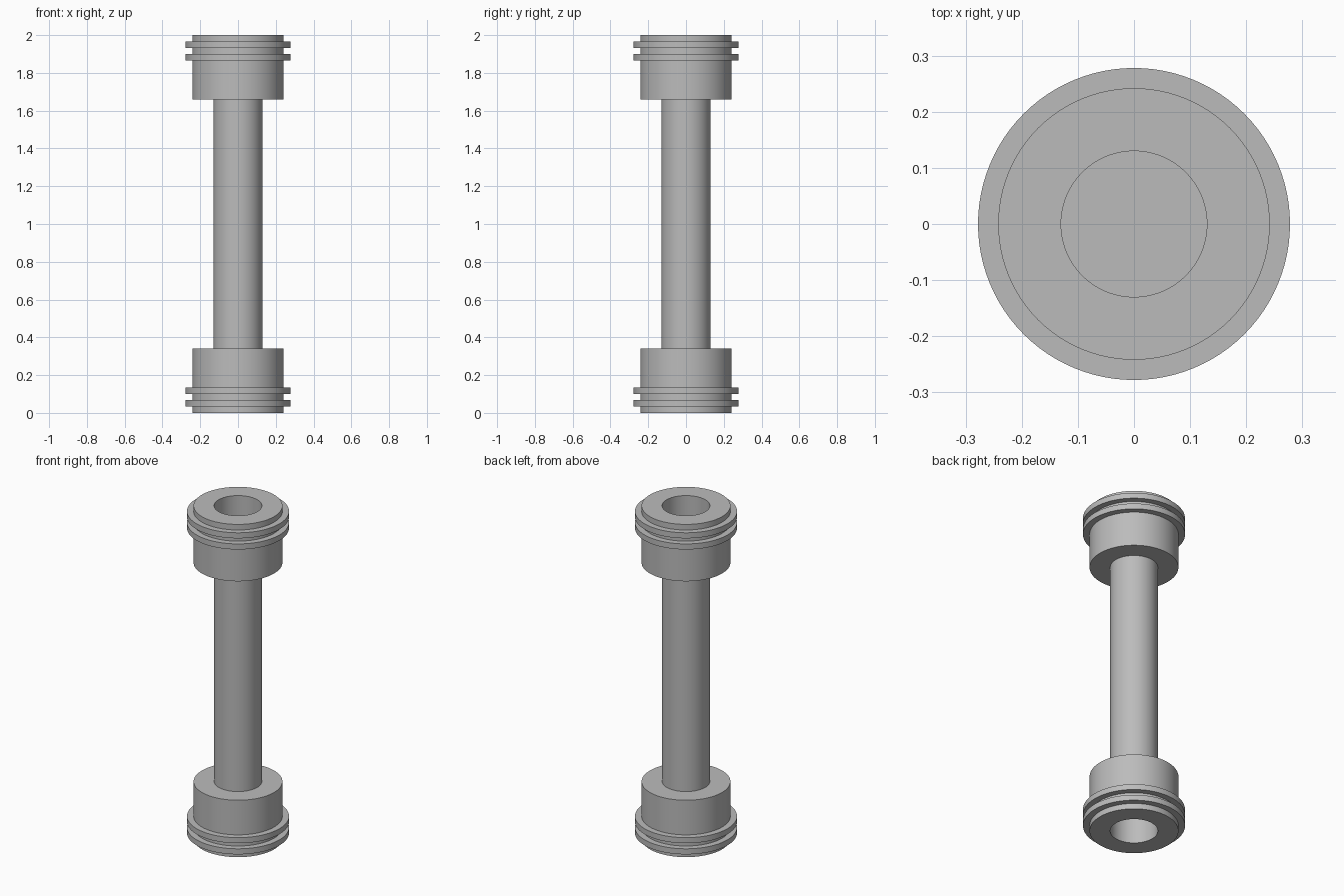
import bpy
import bmesh
from math import radians, tau
from mathutils import Matrix

cube = bpy.data.objects.get("Cube")
if cube:
    bpy.data.objects.remove(cube, do_unlink=True)

SEGMENTS = 96
HEIGHT = 2.0
SHAFT_R, COLLAR_R, RING_R = 0.13, 0.242, 0.278
COLLAR_H, STEP = 0.342, 0.0335

grey = bpy.data.materials.new("plain grey")
grey.use_nodes = True
colour = (0.5, 0.5, 0.5, 1)
grey.diffuse_color = colour
grey.node_tree.nodes["Principled BSDF"].inputs["Base Color"].default_value = colour


def finish(name, bm):
    """Turn a bmesh into a smooth-shaded object with sharp rims."""
    bmesh.ops.recalc_face_normals(bm, faces=bm.faces)
    mesh = bpy.data.meshes.new(name)
    bm.to_mesh(mesh)
    bm.free()
    mesh.materials.append(grey)
    obj = bpy.data.objects.new(name, mesh)
    bpy.context.collection.objects.link(obj)
    bpy.ops.object.select_all(action="DESELECT")
    obj.select_set(True)
    bpy.context.view_layer.objects.active = obj
    bpy.ops.object.shade_smooth_by_angle(angle=radians(30))
    return obj


def lathe(name, profile, flip):
    """Spin a closed (radius, height) profile; flip mirrors it to the top."""
    bm = bmesh.new()
    verts = [bm.verts.new((r, 0, HEIGHT - z if flip else z)) for r, z in profile]
    edges = [bm.edges.new((v, verts[i - 1])) for i, v in enumerate(verts)]
    bmesh.ops.spin(bm, geom=verts + edges, cent=(0, 0, 0), axis=(0, 0, 1),
                   angle=tau, steps=SEGMENTS, use_duplicate=False)
    bmesh.ops.remove_doubles(bm, verts=bm.verts, dist=1e-5)
    return finish(name, bm)


# Solid shaft, whose ends close the sockets in the collars
bm = bmesh.new()
bmesh.ops.create_cone(bm, cap_ends=True, segments=SEGMENTS,
                      radius1=SHAFT_R, radius2=SHAFT_R,
                      depth=HEIGHT - 2 * COLLAR_H,
                      matrix=Matrix.Translation((0, 0, HEIGHT / 2)))
finish("shaft", bm)

# Hollow collar with two raised rings, one at each end
profile = [(SHAFT_R, 0), (COLLAR_R, 0)]
for k in (1, 3):
    low, high = k * STEP, (k + 1) * STEP
    profile += [(COLLAR_R, low), (RING_R, low), (RING_R, high), (COLLAR_R, high)]
profile += [(COLLAR_R, COLLAR_H), (SHAFT_R, COLLAR_H)]

for name, flip in (("bottom_collar", False), ("top_collar", True)):
    lathe(name, profile, flip)
